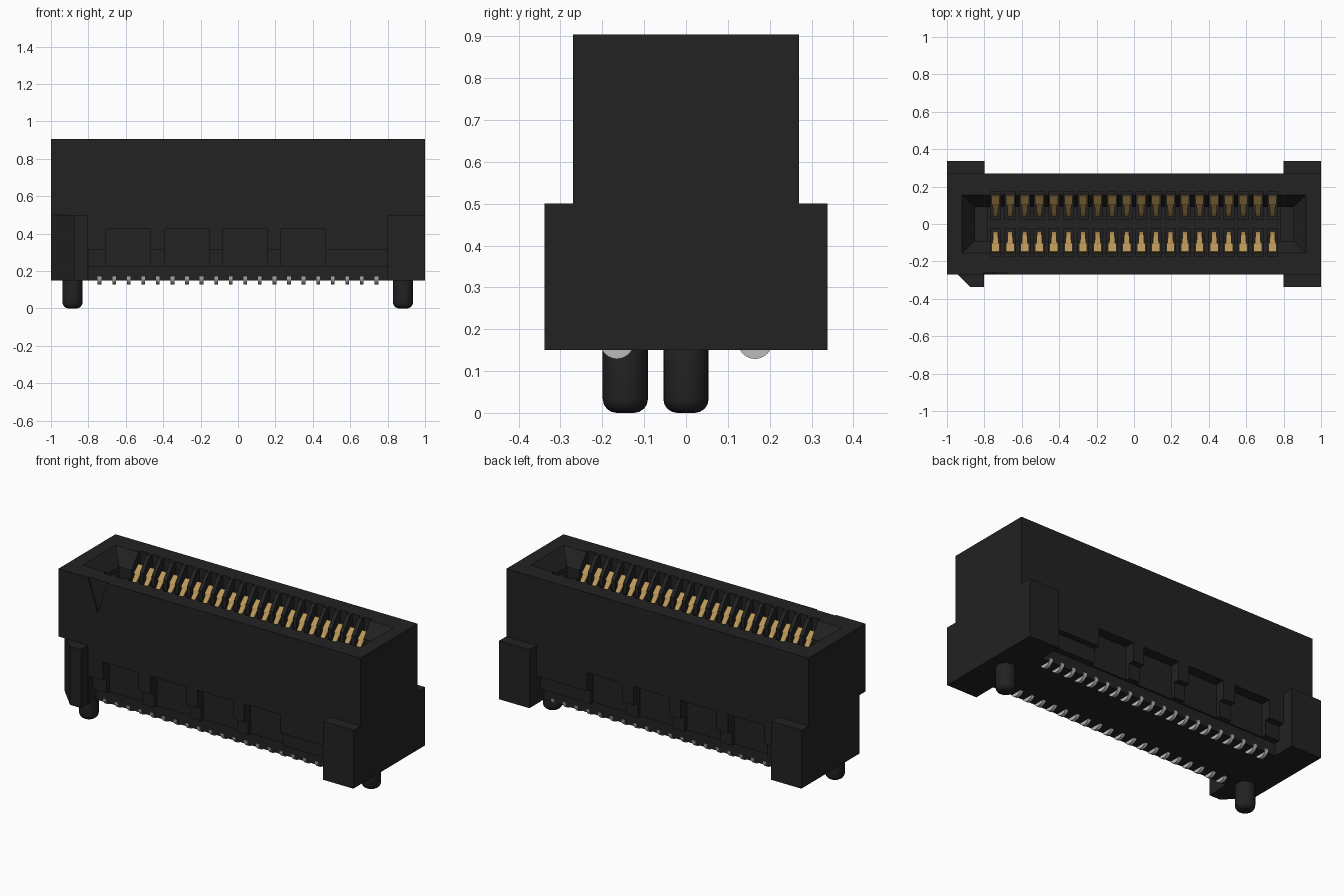
import bpy, bmesh, math
from mathutils import Vector

if "Cube" in bpy.data.objects:
    bpy.data.objects.remove(bpy.data.objects["Cube"])


def material(name, rgb):
    m = bpy.data.materials.new(name)
    m.diffuse_color = (*rgb, 1)
    m.use_nodes = True
    m.node_tree.nodes["Principled BSDF"].inputs["Base Color"].default_value = m.diffuse_color
    return m


BLACK = material("black plastic", (0.016, 0.016, 0.016))
GOLD = material("gold", (0.50, 0.31, 0.10))
SILVER = material("silver", (0.50, 0.50, 0.51))


def finish(bm, name, mat):
    bmesh.ops.recalc_face_normals(bm, faces=bm.faces[:])
    me = bpy.data.meshes.new(name)
    bm.to_mesh(me)
    bm.free()
    me.materials.append(mat)
    ob = bpy.data.objects.new(name, me)
    bpy.context.collection.objects.link(ob)
    return ob


def add_loft(bm, bottom, top):
    """Closed solid between two matching loops."""
    a = [bm.verts.new(p) for p in bottom]
    b = [bm.verts.new(p) for p in top]
    n = len(a)
    bm.faces.new(a[::-1])
    bm.faces.new(b)
    for i in range(n):
        j = (i + 1) % n
        bm.faces.new((a[i], a[j], b[j], b[i]))


def rect(x0, x1, y0, y1, z):
    return [(x0, y0, z), (x1, y0, z), (x1, y1, z), (x0, y1, z)]


def add_box(bm, x0, x1, y0, y1, z0, z1):
    add_loft(bm, rect(x0, x1, y0, y1, z0), rect(x0, x1, y0, y1, z1))


def boolean(ob, bm, op="DIFFERENCE"):
    cutter = finish(bm, "cutter", BLACK)
    cutter.hide_render = True
    mod = ob.modifiers.new("bool", "BOOLEAN")
    mod.operation, mod.solver, mod.object = op, "EXACT", cutter
    bpy.context.view_layer.objects.active = ob
    bpy.ops.object.modifier_apply(modifier=mod.name)
    bpy.data.objects.remove(cutter)


PITCH, COUNT = 0.0779, 20
contact_x = [(i - (COUNT - 1) / 2) * PITCH for i in range(COUNT)]

# Housing: wide base with corner blocks, narrower upper half
foot = [(-1, -.21), (-.875, -.338), (-.803, -.338), (-.803, -.27), (.8, -.27),
        (.8, -.338), (1, -.338), (1, .338), (.8, .338), (.8, .27),
        (-.8, .27), (-.8, .338), (-1, .338)]
bm = bmesh.new()
add_loft(bm, [(x, y, .15) for x, y in foot], [(x, y, .5) for x, y in foot])
housing = finish(bm, "housing", BLACK)
bm = bmesh.new()
add_box(bm, -1, 1, -.27, .27, .5, .905)
boolean(housing, bm, "UNION")

# Stepped undercut and four windows along each long side
for depth, z0, z1 in ((.235, .20, .315), (.20, .10, .225)):
    bm = bmesh.new()
    for s in (-1, 1):
        add_box(bm, -.8, .8, *sorted((s * depth, s * .30)), z0, z1)
    boolean(housing, bm)
bm = bmesh.new()
for s in (-1, 1):
    for x0 in (-.705, -.39, -.08, .23):
        add_box(bm, x0, x0 + .237, *sorted((s * .21, s * .30)), .225, .425)
boolean(housing, bm)

# Tapered lead-in, end pockets and card channel
bm = bmesh.new()
add_loft(bm, rect(-.85, .85, -.09, .09, .82), rect(-.936, .936, -.17, .17, .925))
boolean(housing, bm)
for half, z0 in ((.85, .6), (.78, .3)):
    bm = bmesh.new()
    add_box(bm, -half, half, -.09, .09, z0, .83)
    boolean(housing, bm)

# Contact slots on both sides of the channel
bm = bmesh.new()
for x in contact_x:
    for s in (-1, 1):
        add_box(bm, x - .027, x + .027, *sorted((s * .025, s * .174)), .25, .95)
boolean(housing, bm)

# Shallow first-pin triangle on the front
bm = bmesh.new()
tri = [(-.815, .94), (-.74, .71), (-.665, .94)]
add_loft(bm, [(x, -.30, z) for x, z in tri], [(x, -.262, z) for x, z in tri])
boolean(housing, bm)

# Spring contacts: (y, z, half width) along the bent strip
strip = [(.15, .24, .02), (.13, .45, .02), (.06, .66, .016), (.045, .70, .013),
         (.06, .74, .013), (.105, .79, .016), (.11, .80, .022), (.15, .835, .022)]
bm = bmesh.new()
for x in contact_x:
    for s in (-1, 1):
        rows = [(bm.verts.new((x - w, s * y, z)), bm.verts.new((x + w, s * y, z)))
                for y, z, w in strip]
        for a, b in zip(rows, rows[1:]):
            bm.faces.new((a[0], a[1], b[1], b[0]))
contacts = finish(bm, "spring_contacts", GOLD)
mod = contacts.modifiers.new("thickness", "SOLIDIFY")
mod.thickness, mod.offset = .01, 0

# Rounded solder tails under the housing
bm = bmesh.new()
arc = [(.041 * math.cos(a), .17 + .041 * math.sin(a))
       for a in (math.radians(180 + 15 * k) for k in range(13))]
for x in contact_x:
    for s in (-1, 1):
        add_loft(bm, [(x - .01, s * .165 + y, z) for y, z in arc],
                 [(x + .01, s * .165 + y, z) for y, z in arc])
finish(bm, "solder_tails", SILVER)

# Locating pegs, offset on the left end
for name, x, y in (("left_peg", -.885, -.145), ("right_peg", .882, 0)):
    bpy.ops.mesh.primitive_cylinder_add(vertices=24, radius=.054, depth=.2,
                                        location=(x, y, .1))
    peg = bpy.context.object
    peg.name = name
    peg.data.materials.append(BLACK)
    mod = peg.modifiers.new("round", "BEVEL")
    mod.width, mod.segments, mod.limit_method = .033, 4, "ANGLE"
    bpy.ops.object.modifier_apply(modifier=mod.name)
    bpy.ops.object.shade_smooth_by_angle()
